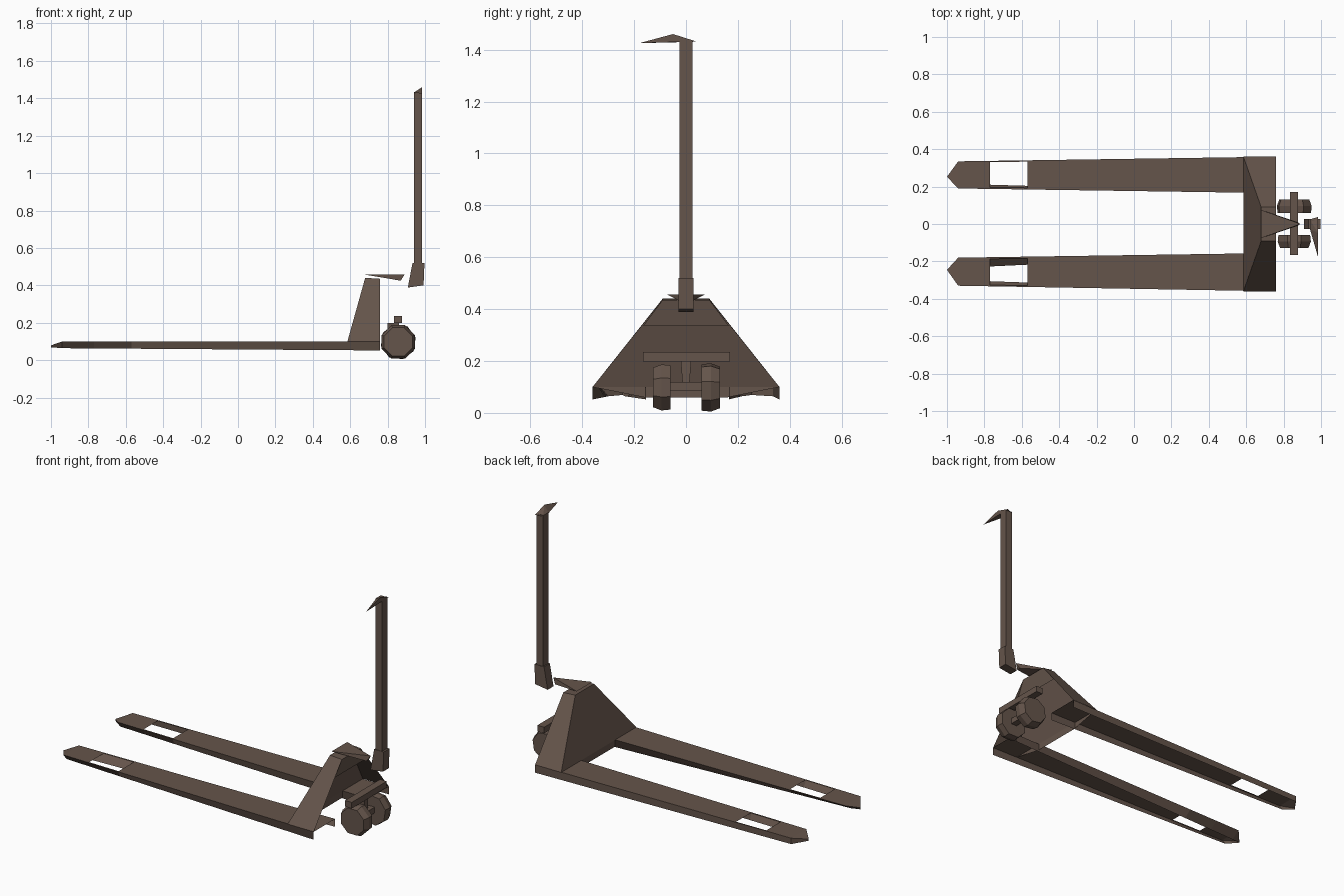
import bpy, bmesh, math
from mathutils import Vector, Matrix

if "Cube" in bpy.data.objects:
    bpy.data.objects.remove(bpy.data.objects["Cube"])

brown = bpy.data.materials.new("dark brown")
brown.diffuse_color = (0.13, 0.09, 0.07, 1)
brown.use_nodes = True
brown.node_tree.nodes["Principled BSDF"].inputs["Base Color"].default_value = brown.diffuse_color


def finish(name, bm):
    me = bpy.data.meshes.new(name)
    bm.to_mesh(me)
    bm.free()
    me.materials.append(brown)
    ob = bpy.data.objects.new(name, me)
    bpy.context.collection.objects.link(ob)
    return ob


def sheet(name, faces):
    """Thin folded sheet from a few polygons sharing corners."""
    bm = bmesh.new()
    for f in faces:
        bm.faces.new([bm.verts.new(p) for p in f])
    bmesh.ops.remove_doubles(bm, verts=bm.verts, dist=1e-4)
    bmesh.ops.recalc_face_normals(bm, faces=bm.faces)
    return finish(name, bm)


def hull(name, pts):
    """Faceted solid wrapped around its corners."""
    bm = bmesh.new()
    bmesh.ops.convex_hull(bm, input=[bm.verts.new(p) for p in pts])
    bmesh.ops.recalc_face_normals(bm, faces=bm.faces)
    return finish(name, bm)


def box(name, x0, x1, y0, y1, z0, z1):
    return hull(name, [(x, y, z) for x in (x0, x1) for y in (y0, y1) for z in (z0, z1)])


# Forks: folded channels, open below, with a roller slot and a pointed tip
def fork(name, s, inner, outer, in_lean, out_lean):
    stations = [-0.94, -0.77, -0.57, 0.76]
    rows = []
    for x in stations:
        t = (x + 0.94) / 1.70
        yi = inner[0] + t * (inner[1] - inner[0])
        yo = outer[0] + t * (outer[1] - outer[0])
        zb = 0.064 - 0.012 * t
        li, lo = in_lean * (1 - t), out_lean * (1 - t)
        rows.append([(x, s * yi, 0.10), (x, s * (yi + 0.009), 0.10),
                     (x, s * (yo - 0.007), 0.10), (x, s * yo, 0.10),
                     (x, s * (yi + li), zb), (x, s * (yo - lo), zb)])
    faces = []
    for k, (a, b) in enumerate(zip(rows, rows[1:])):
        for j in range(3):
            if not (k == 1 and j == 1):          # leave the slot open
                faces.append([a[j], b[j], b[j + 1], a[j + 1]])
        faces.append([a[0], b[0], b[4], a[4]])
        faces.append([a[3], b[3], b[5], a[5]])
    # tip wedge
    r = rows[0]
    ym = s * (inner[0] + outer[0] - 0.02) / 2
    p, q = (-1.0, ym, 0.079), (-1.0, ym, 0.069)
    faces += [[r[0], r[1], r[2], r[3], p], [r[0], p, q, r[4]], [r[3], p, q, r[5]]]
    return sheet(name, faces)


fork("fork_back", 1, (0.19, 0.165), (0.335, 0.36), 0.025, 0.0)
fork("fork_front", -1, (0.18, 0.155), (0.33, 0.36), 0.055, 0.03)

# Body: hollow sloped housing, open towards the wheels
faces = [
    [(0.585, -0.36, 0.10), (0.585, 0.36, 0.10), (0.68, 0.09, 0.44), (0.68, -0.09, 0.44)],
    [(0.585, -0.36, 0.10), (0.585, 0.36, 0.10), (0.585, 0.16, 0.06), (0.585, -0.16, 0.06)],
    [(0.68, -0.09, 0.44), (0.68, 0.09, 0.44), (0.76, 0.09, 0.435), (0.76, -0.09, 0.435)],
    [(0.76, -0.09, 0.435), (0.76, 0.09, 0.435), (0.74, 0.165, 0.335), (0.74, -0.165, 0.335)],
]
for s in (-1, 1):
    faces.append([(0.585, s * 0.36, 0.10), (0.76, s * 0.36, 0.10),
                  (0.76, s * 0.09, 0.435), (0.68, s * 0.09, 0.44)])
sheet("body_housing", faces)

# Pointed bracket on top of the housing
hull("top_bracket", [(0.68, -0.075, 0.457), (0.68, 0.075, 0.457), (0.74, 0.0, 0.448),
                     (0.89, 0.0, 0.457), (0.87, -0.012, 0.425), (0.87, 0.012, 0.425)])


# Steering wheels: faceted discs, slightly narrower on the outer side
def wheel(name, y0, y1, turn):
    pts = []
    for y, r in ((y0, 0.092), ((y0 + y1) / 2, 0.096), (y1, 0.082)):
        for i in range(8):
            a = math.radians(45 * i + turn)
            pts.append((0.857 + r * math.cos(a), y, 0.098 + r * math.sin(a)))
    return hull(name, pts)


wheel("wheel_front", -0.06, -0.128, 22.5)
wheel("wheel_back", 0.06, 0.132, 14)

# Cross bar and the hanger below it
box("cross_bar", 0.833, 0.878, -0.165, 0.17, 0.198, 0.235)
hull("hanger", [(x, y * w, z) for x in (0.80, 0.86) for y in (-1, 1)
                for w, z in ((0.02, 0.20), (0.014, 0.12))])
box("axle", 0.835, 0.875, -0.065, 0.065, 0.085, 0.12)

# Handle: cuff, post and spiked grip
hull("handle_cuff", [(x, y, z) for y in (-0.028, 0.028)
                     for x, z in ((0.908, 0.388), (0.992, 0.40), (0.997, 0.52), (0.933, 0.52))])
box("handle_post", 0.94, 0.985, -0.025, 0.025, 0.50, 1.435)
hull("handle_grip", [(0.985, -0.18, 1.425), (0.985, -0.05, 1.46), (0.985, 0.038, 1.432),
                     (0.94, -0.025, 1.43), (0.94, 0.025, 1.43)])
